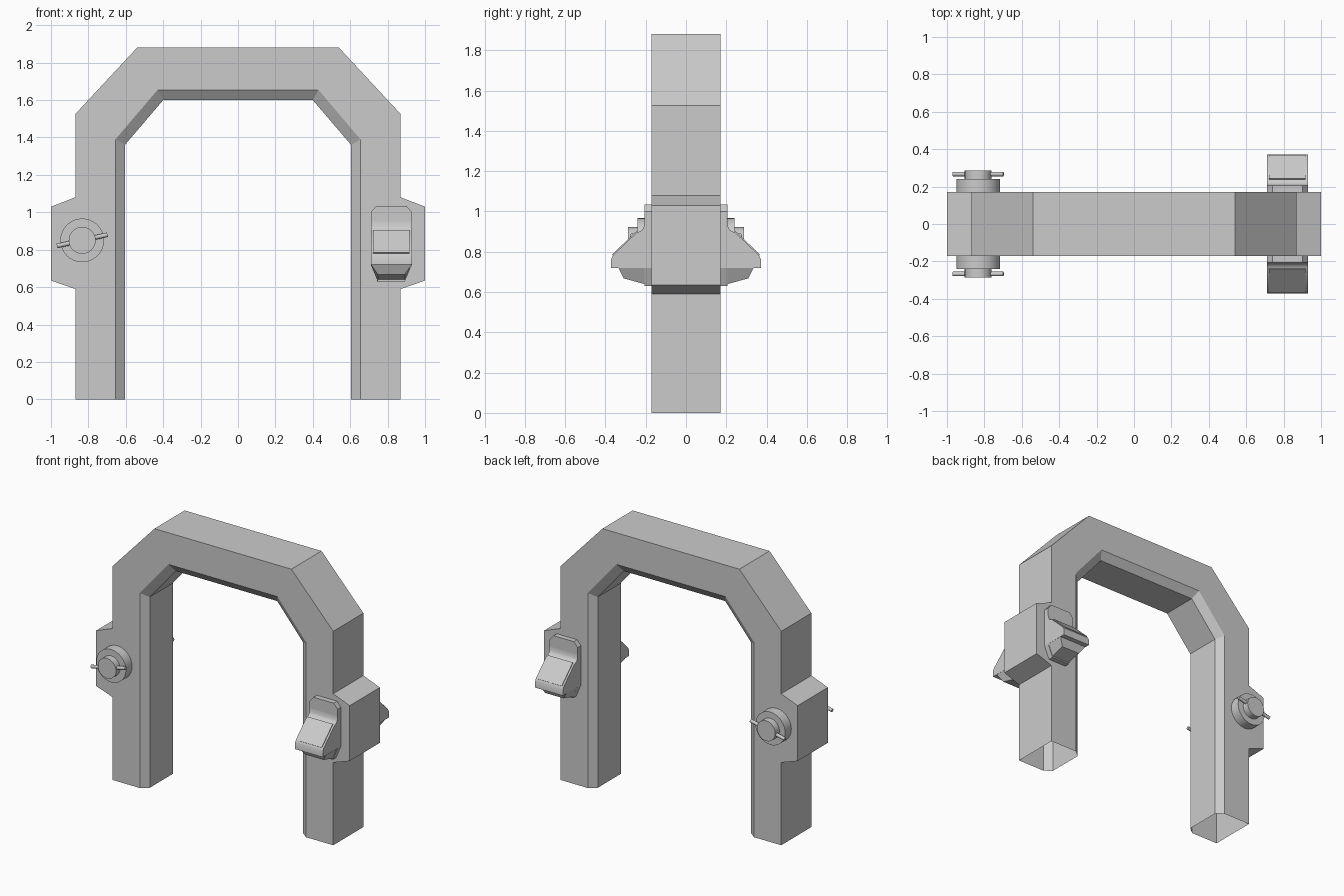
import bpy, bmesh, math
from mathutils import Vector

if "Cube" in bpy.data.objects:
    bpy.data.objects.remove(bpy.data.objects["Cube"])


def make_object(name, verts, faces):
    me = bpy.data.meshes.new(name)
    me.from_pydata(verts, [], faces)
    bm = bmesh.new()
    bm.from_mesh(me)
    bmesh.ops.recalc_face_normals(bm, faces=bm.faces)
    bm.to_mesh(me)
    bm.free()
    ob = bpy.data.objects.new(name, me)
    bpy.context.collection.objects.link(ob)
    return ob


def loft(name, ring_a, ring_b):
    """Closed solid between two rings with equal point counts."""
    n = len(ring_a)
    faces = [(i, (i + 1) % n, n + (i + 1) % n, n + i) for i in range(n)]
    faces += [tuple(range(n)), tuple(range(n, 2 * n))]
    return make_object(name, list(ring_a) + list(ring_b), faces)


def rod(name, a, b, radius, sides):
    a, b = Vector(a), Vector(b)
    d = b - a
    bpy.ops.mesh.primitive_cylinder_add(vertices=sides, radius=radius, depth=d.length,
                                        location=(a + b) / 2,
                                        rotation=d.to_track_quat('Z', 'Y').to_euler())
    ob = bpy.context.object
    ob.name = name
    bpy.ops.object.shade_smooth_by_angle(angle=math.radians(35))
    return ob


def both_sides(half):
    return half + [(-x, z) for x, z in reversed(half)]


# Arch frame with side blocks, bevelled inner edge and open feet
outer = both_sides([(0.87, 0), (0.87, 0.59), (1.0, 0.635), (1.0, 1.03),
                    (0.87, 1.08), (0.87, 1.525), (0.54, 1.88)])
lip = both_sides([(0.655, 0), (0.655, 1.39), (0.43, 1.655)])
inner = both_sides([(0.605, 0), (0.605, 1.36), (0.40, 1.60)])
rings = [(outer, -0.17), (lip, -0.17), (inner, -0.13),
         (inner, 0.13), (lip, 0.17), (outer, 0.17)]
verts, idx = [], []
for pts, y in rings:
    idx.append(list(range(len(verts), len(verts) + len(pts))))
    verts += [(x, y, z) for x, z in pts]
faces = [idx[0] + idx[1][::-1], idx[5] + idx[4][::-1]]
for a, b in ((1, 2), (2, 3), (3, 4), (5, 0)):
    A, B = idx[a], idx[b]
    faces += [(A[i], A[i + 1], B[i + 1], B[i]) for i in range(len(A) - 1)]
make_object("arch_frame", verts, faces)

LX = 0.82   # lamp centre
KX, KZ = -0.833, 0.85   # knob centre

for s, side in ((-1, "front"), (1, "back")):
    # Locking knob with cross pin
    rod(f"{side}_knob_base", (KX, s * 0.16, KZ), (KX, s * 0.24, KZ), 0.117, 32)
    rod(f"{side}_knob_cap", (KX, s * 0.235, KZ), (KX, s * 0.287, KZ), 0.072, 32)
    rod(f"{side}_knob_pin", (KX - 0.135, s * 0.267, KZ - 0.03),
        (KX + 0.135, s * 0.267, KZ + 0.03), 0.012, 12)

    # Lamp backing plate
    plate = both_sides([(0.072, 0.63), (0.11, 0.72), (0.11, 1.0), (0.08, 1.035)])
    loft(f"{side}_lamp_plate", [(LX + x, s * 0.165, z) for x, z in plate],
         [(LX + x, s * 0.207, z) for x, z in plate])

    # Sloped lamp head with a curved neck
    head = [(0.18, 0.72), (0.18, 0.95), (0.207, 0.95), (0.209, 0.925), (0.217, 0.909),
            (0.23, 0.9), (0.245, 0.895), (0.36, 0.785), (0.371, 0.765), (0.372, 0.72)]
    ob = loft(f"{side}_lamp_head", [(LX - 0.11, s * y, z) for y, z in head],
              [(LX + 0.11, s * y, z) for y, z in head])
    bpy.context.view_layer.objects.active = ob
    bpy.ops.object.select_all(action='DESELECT')
    ob.select_set(True)
    bpy.ops.object.shade_smooth_by_angle(angle=math.radians(35))

    # Tapered lamp underside
    loft(f"{side}_lamp_underside",
         [(LX + x, s * y, 0.722) for x, y in ((-0.11, 0.165), (0.11, 0.165), (0.11, 0.337), (-0.11, 0.337))],
         [(LX + x, s * y, z) for x, y, z in ((-0.072, 0.165, 0.628), (0.072, 0.165, 0.628),
                                             (0.072, 0.31, 0.668), (-0.072, 0.31, 0.668))])

    # Raised lens on the slope
    lens = [(0.235, 0.893), (0.243, 0.905), (0.368, 0.785), (0.356, 0.776)]
    loft(f"{side}_lamp_lens", [(LX - 0.097, s * y, z) for y, z in lens],
         [(LX + 0.097, s * y, z) for y, z in lens])
